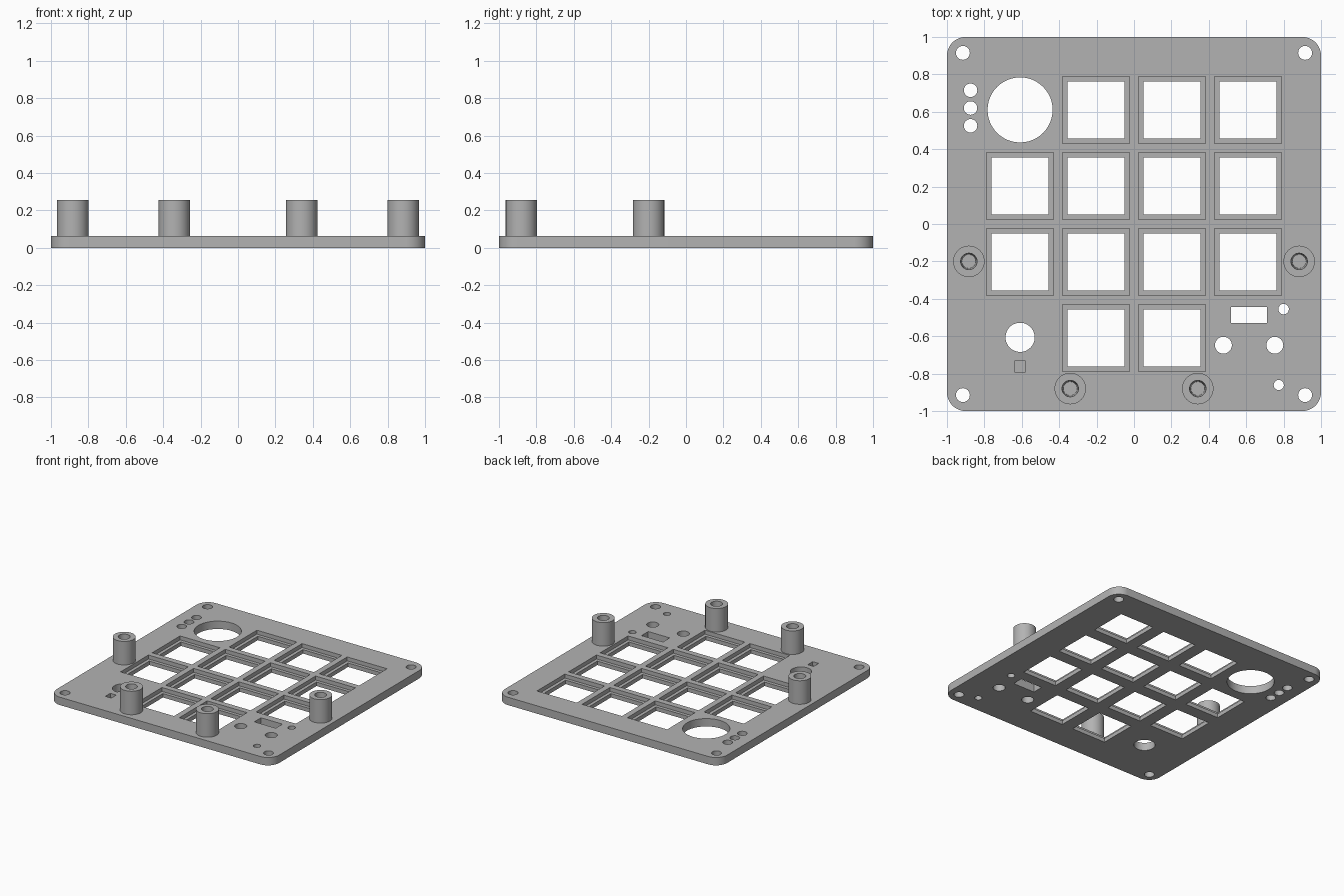
import bpy
import bmesh
import math
from mathutils import Matrix

if "Cube" in bpy.data.objects:
    bpy.data.objects.remove(bpy.data.objects["Cube"], do_unlink=True)

THICK = 0.064      # plate thickness
LEDGE = 0.032      # height of the ledge inside each key recess
POST_TOP = 0.255
PITCH = 0.406

grey = bpy.data.materials.new("plain_grey")
grey.use_nodes = True
colour = (0.45, 0.45, 0.45, 1)
grey.diffuse_color = colour
grey.node_tree.nodes["Principled BSDF"].inputs["Base Color"].default_value = colour


def make_object(name, bm):
    bmesh.ops.recalc_face_normals(bm, faces=bm.faces)
    mesh = bpy.data.meshes.new(name)
    bm.to_mesh(mesh)
    bm.free()
    mesh.materials.append(grey)
    obj = bpy.data.objects.new(name, mesh)
    bpy.context.collection.objects.link(obj)
    return obj


def add_box(bm, x, y, w, d, z0, z1):
    place = Matrix.Translation((x, y, (z0 + z1) / 2)) @ Matrix.Diagonal((w, d, z1 - z0, 1))
    bmesh.ops.create_cube(bm, size=1, matrix=place)


def add_hole(bm, x, y, r):
    bmesh.ops.create_cone(bm, cap_ends=True, segments=48, radius1=r, radius2=r,
                          depth=0.4, matrix=Matrix.Translation((x, y, 0)))


def smooth(obj):
    bpy.ops.object.select_all(action="DESELECT")
    obj.select_set(True)
    bpy.context.view_layer.objects.active = obj
    bpy.ops.object.shade_smooth_by_angle(angle=math.radians(30))


def cut(obj, bm):
    cutter = make_object("cutter", bm)
    cutter.hide_render = True
    mod = obj.modifiers.new("cut", "BOOLEAN")
    mod.operation = "DIFFERENCE"
    mod.solver = "EXACT"
    mod.object = cutter
    bpy.context.view_layer.objects.active = obj
    bpy.ops.object.modifier_apply(modifier=mod.name)
    bpy.data.objects.remove(cutter, do_unlink=True)


# Plate with rounded corners
bm = bmesh.new()
add_box(bm, 0, 0, 2, 2, 0, THICK)
uprights = [e for e in bm.edges if abs(e.verts[0].co.z - e.verts[1].co.z) > 0.01]
bmesh.ops.bevel(bm, geom=uprights, offset=0.1, segments=12, profile=0.5, affect="EDGES")
plate = make_object("plate", bm)

# Key positions: a four by four grid without three of its corners
keys = [((c - 1.5) * PITCH, (1.5 - r) * PITCH) for r in range(4) for c in range(4)
        if (r, c) not in {(0, 0), (3, 0), (3, 3)}]

# Shallow key recesses and the small blind notch
bm = bmesh.new()
for x, y in keys:
    add_box(bm, x, y, 0.358, 0.358, LEDGE, 0.2)
add_box(bm, -0.609, -0.763, 0.053, 0.064, LEDGE, 0.2)
cut(plate, bm)

# Key windows, display slot and round holes that go right through
bm = bmesh.new()
for x, y in keys:
    add_box(bm, x, y, 0.305, 0.305, -0.2, 0.2)
add_box(bm, 0.614, -0.487, 0.193, 0.086, -0.2, 0.2)
holes = [(-0.609, 0.61, 0.174), (-0.609, -0.606, 0.078),
         (0.478, -0.648, 0.045), (0.753, -0.648, 0.045),
         (0.8, -0.455, 0.028), (0.774, -0.861, 0.027)]
holes += [(-0.874, y, 0.036) for y in (0.715, 0.62, 0.525)]
holes += [(sx * 0.915, sy * 0.915, 0.037) for sx in (-1, 1) for sy in (-1, 1)]
for x, y, r in holes:
    add_hole(bm, x, y, r)
cut(plate, bm)
smooth(plate)


# Hollow standoff posts, turned from a profile
def add_post(name, x, y):
    profile = [(0.084, THICK), (0.084, POST_TOP), (0.044, POST_TOP), (0.037, THICK)]
    bm = bmesh.new()
    verts = [bm.verts.new((r, 0, z)) for r, z in profile]
    edges = [bm.edges.new(pair) for pair in zip(verts, verts[1:])]
    bmesh.ops.spin(bm, geom=verts + edges, cent=(0, 0, 0), axis=(0, 0, 1),
                   angle=math.tau, steps=48, use_merge=True)
    bmesh.ops.remove_doubles(bm, verts=bm.verts, dist=0.0001)
    post = make_object(name, bm)
    post.location = (x, y, 0)
    smooth(post)


for side, s in (("left", 1), ("right", -1)):
    add_post(side + "_outer_post", s * 0.883, -0.2)
    add_post(side + "_front_post", s * 0.341, -0.88)
